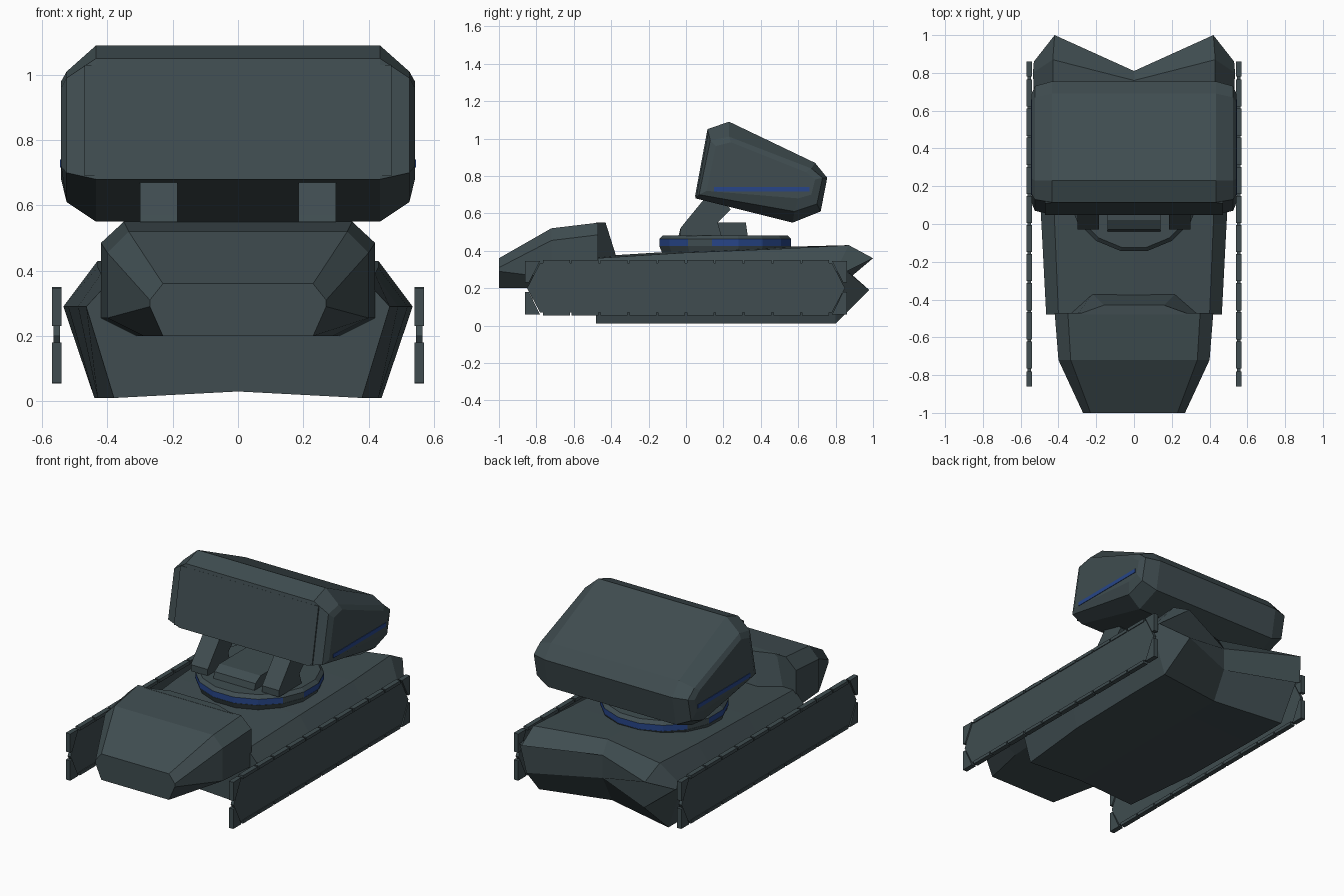
import bpy, bmesh, math
from mathutils import Matrix

cube = bpy.data.objects.get("Cube")
if cube:
    bpy.data.objects.remove(cube)


def material(name, rgb):
    m = bpy.data.materials.new(name)
    m.use_nodes = True
    m.diffuse_color = (*rgb, 1)
    bsdf = m.node_tree.nodes["Principled BSDF"]
    bsdf.inputs["Base Color"].default_value = (*rgb, 1)
    bsdf.inputs["Roughness"].default_value = 0.7
    return m


SLATE = material("slate_grey", (0.05, 0.073, 0.08))
BLUE = material("deep_blue", (0.02, 0.06, 0.25))


def finish(name, bm, *mats):
    bmesh.ops.recalc_face_normals(bm, faces=bm.faces)
    mesh = bpy.data.meshes.new(name)
    bm.to_mesh(mesh)
    bm.free()
    for m in mats or (SLATE,):
        mesh.materials.append(m)
    ob = bpy.data.objects.new(name, mesh)
    bpy.context.collection.objects.link(ob)
    return ob


def loft(name, rings, split_caps=False):
    """Skin closed rings; split caps are divided along the middle."""
    bm = bmesh.new()
    vs = [[bm.verts.new(p) for p in r] for r in rings]
    n = len(rings[0])
    for a, b in zip(vs, vs[1:]):
        for i in range(n):
            j = (i + 1) % n
            bm.faces.new((a[i], a[j], b[j], b[i]))
    for end in (vs[0], vs[-1]):
        if split_caps:
            h = n // 2
            bm.faces.new(end[:h + 1])
            bm.faces.new(end[h:] + end[:1])
        else:
            bm.faces.new(end)
    return finish(name, bm)


def mirrored(half):
    """Half ring from bottom middle to top middle, completed on -x."""
    return half + [(-x, y, z) for x, y, z in reversed(half[1:-1])]


def extrude_x(name, profile, x0, x1, mat=SLATE):
    ob = loft(name, [[(x, y, z) for y, z in profile] for x in (x0, x1)])
    ob.data.materials[0] = mat
    return ob


def rect(y0, y1, z0, z1):
    return [(y0, z0), (y1, z0), (y1, z1), (y0, z1)]


# Hull with sloped shoulders and a notched tail
def hull_ring(y, bottom, side, top, z_top):
    return mirrored([(0, y, 0.03), (bottom, y, 0.01), (side, y, 0.29),
                     (top, y, z_top), (0, y, z_top + 0.01)])


tail_root = mirrored([(0, 0.72, 0.03), (0.44, 0.8, 0.01), (0.535, 0.8, 0.29),
                      (0.43, 0.87, 0.43), (0, 0.76, 0.42)])
tail_tip = mirrored([(0, 0.81, 0.2), (0.4, 0.98, 0.19), (0.53, 0.86, 0.29),
                     (0.42, 1.0, 0.36), (0, 0.81, 0.34)])
loft("hull", [hull_ring(-0.48, 0.38, 0.465, 0.4, 0.36),
              hull_ring(0, 0.43, 0.49, 0.42, 0.39),
              hull_ring(0.5, 0.44, 0.52, 0.43, 0.41),
              tail_root, tail_tip], split_caps=True)


# Faceted cab
def cab_ring(y, base, low, side, high, top, z_low, z_high, z_top):
    return mirrored([(0, y, 0.2), (base, y, 0.2), (side, y, z_low),
                     (side, y, z_high), (top, y, z_top), (0, y, z_top)])


loft("cab", [cab_ring(-1, 0.23, 0, 0.27, 0, 0.23, 0.29, 0.31, 0.36),
             cab_ring(-0.72, 0.29, 0, 0.4, 0, 0.335, 0.255, 0.455, 0.52),
             cab_ring(-0.47, 0.31, 0, 0.42, 0, 0.35, 0.255, 0.485, 0.55)],
     split_caps=True)
loft("cab_back", [[(-0.34, y0, 0.36), (0.34, y0, 0.36), (0.3, y0, 0.55), (-0.3, y0, 0.55)]
                  if i == 0 else
                  [(-0.22, -0.37, 0.36), (0.22, -0.37, 0.36),
                   (0.16, -0.43, 0.55), (-0.16, -0.43, 0.55)]
                  for i, y0 in enumerate((-0.48, 0))])

# Track plates edged with separate tread pads
PADS, PITCH = 10, 0.154
for sign, side in ((1, "left"), (-1, "right")):
    plate = [(-0.85, 0.2), (-0.78, 0.07), (0.78, 0.07),
             (0.85, 0.2), (0.78, 0.335), (-0.78, 0.335)]
    extrude_x(side + "_track_plate", plate, sign * 0.545, sign * 0.565)
    for i in range(PADS):
        y = -0.77 + i * PITCH
        for z, row in ((0.055, "lower"), (0.33, "upper")):
            extrude_x(f"{side}_{row}_tread_{i}", rect(y + 0.005, y + PITCH - 0.005, z, z + 0.02),
                      sign * 0.54, sign * 0.57)
    for end in (1, -1):
        for z_mid, z_tip, row in ((0.23, 0.345, "upper"), (0.18, 0.058, "lower")):
            extrude_x(f"{side}_{row}_end_tread_{end}",
                      [(end * 0.84, z_mid), (end * 0.86, z_mid),
                       (end * 0.86, z_tip), (end * 0.78, z_tip)],
                      sign * 0.54, sign * 0.57)


# Turntable with a broken blue band
def drum(name, radius_low, radius_high, z0, z1, *mats):
    bm = bmesh.new()
    bmesh.ops.create_cone(bm, cap_ends=True, segments=16, radius1=radius_low,
                          radius2=radius_high, depth=z1 - z0,
                          matrix=Matrix.Translation((0, 0.21, (z0 + z1) / 2))
                          @ Matrix.Rotation(math.pi / 16, 4, "Z"))
    return finish(name, bm, *mats)


drum("turntable_base", 0.34, 0.36, 0.38, 0.425)
band = drum("turntable_band", 0.358, 0.358, 0.425, 0.462, SLATE, BLUE)
for i, face in enumerate(f for f in band.data.polygons if abs(f.normal.z) < 0.5):
    face.material_index = 0 if i % 8 == 5 else 1
drum("turntable_top", 0.36, 0.34, 0.462, 0.482)

# Pedestal and launcher arms
extrude_x("pedestal", [(-0.04, 0.48), (0.33, 0.48), (0.32, 0.55), (0.02, 0.55), (-0.03, 0.52)],
          -0.14, 0.14)
for sign, side in ((1, "left"), (-1, "right")):
    extrude_x(side + "_arm", [(-0.03, 0.48), (0.19, 0.48), (0.17, 0.55), (0.24, 0.62),
                              (0.17, 0.7), (0.1, 0.68), (0.01, 0.57), (-0.03, 0.52)],
              sign * 0.185, sign * 0.3)

# Tilted launcher: side profiles that shrink towards both ends
core = [(0.05, 0.68), (0.57, 0.55), (0.72, 0.61), (0.755, 0.79),
        (0.69, 0.87), (0.23, 1.09), (0.115, 1.05)]
shoulder = [(0.07, 0.7), (0.58, 0.61), (0.7, 0.65), (0.73, 0.79),
            (0.67, 0.84), (0.23, 1.01), (0.13, 0.99)]
cheek = [(0.11, 0.72), (0.6, 0.68), (0.67, 0.7), (0.69, 0.78),
         (0.64, 0.82), (0.24, 0.98), (0.16, 0.96)]
steps = [(-0.542, cheek), (-0.525, shoulder), (-0.435, core),
         (0.435, core), (0.525, shoulder), (0.542, cheek)]
loft("launcher", [[(x, y, z) for y, z in prof] for x, prof in steps])
for sign, side in ((1, "left"), (-1, "right")):
    extrude_x(side + "_launcher_stripe", rect(0.15, 0.66, 0.716, 0.74),
              sign * 0.539, sign * 0.545, BLUE)

# Framed front panel on the launcher
extrude_x("launcher_front_panel", [(0.048, 0.69), (0.056, 0.69), (0.119, 1.03), (0.111, 1.03)],
          -0.47, 0.47)
